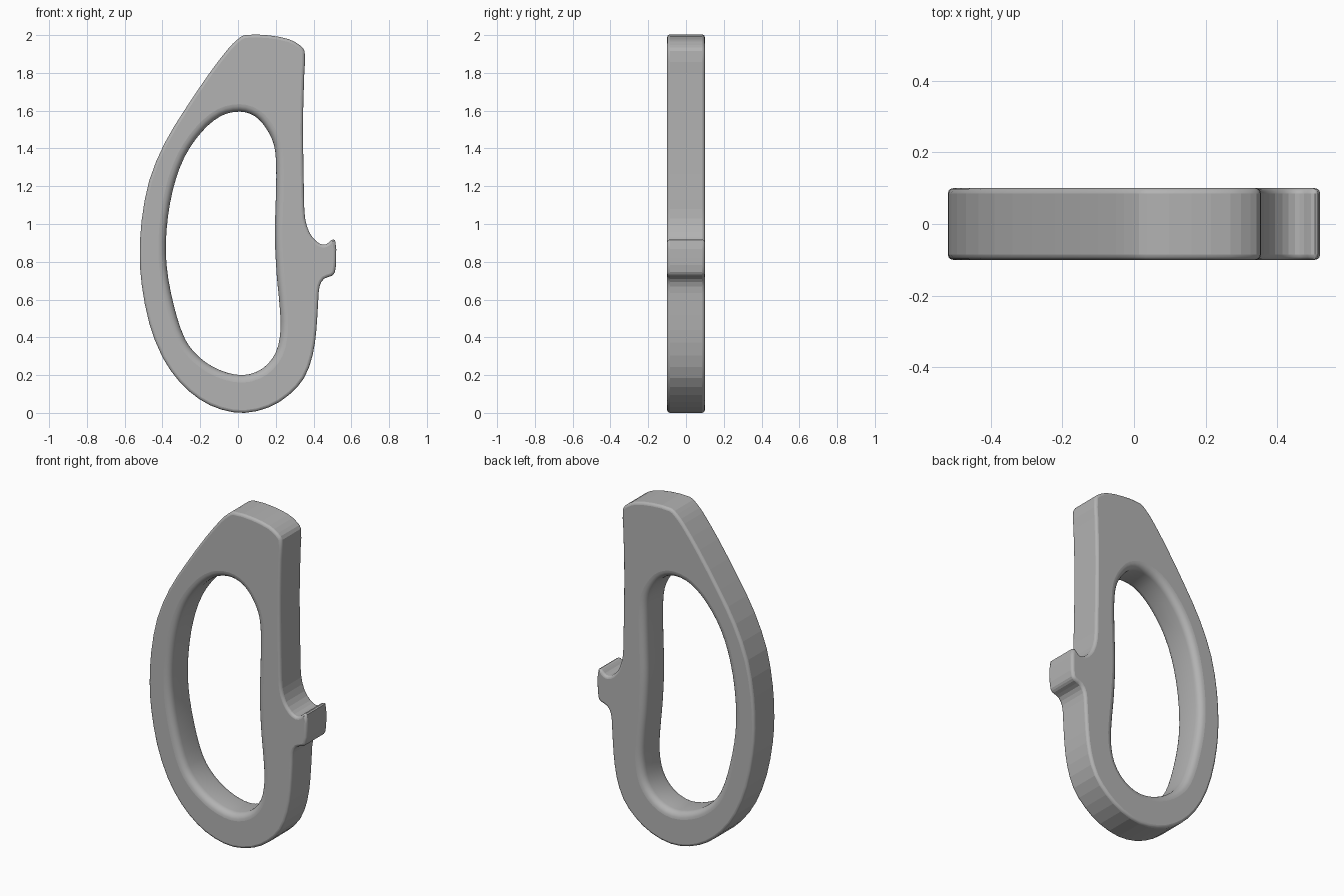
import bpy, bmesh, math
from mathutils import Vector

if "Cube" in bpy.data.objects:
    bpy.data.objects.remove(bpy.data.objects["Cube"])

HALF = 0.1  # half thickness

# Outer outline, clockwise from the top (x, z)
OUTER = [(0.035, 2.0), (0.16, 1.999), (0.27, 1.978), (0.325, 1.948), (0.353, 1.915),
         (0.351, 1.8), (0.345, 1.6), (0.345, 1.4), (0.35, 1.13), (0.355, 1.03),
         (0.378, 0.955), (0.415, 0.908), (0.45, 0.89), (0.475, 0.898), (0.494, 0.915),
         (0.514, 0.914), (0.52, 0.82), (0.513, 0.745), (0.495, 0.725), (0.455, 0.71),
         (0.432, 0.67), (0.425, 0.6), (0.415, 0.44), (0.395, 0.305), (0.35, 0.185),
         (0.27, 0.095), (0.165, 0.03), (0.035, 0.0), (-0.09, 0.018), (-0.205, 0.073),
         (-0.31, 0.165), (-0.4, 0.295), (-0.47, 0.475), (-0.51, 0.68), (-0.52, 0.835),
         (-0.51, 1.02), (-0.47, 1.23), (-0.39, 1.425), (-0.285, 1.6), (-0.15, 1.8),
         (-0.05, 1.93), (-0.005, 1.975)]
# Hole outline, clockwise from the top
HOLE = [(0.01, 1.595), (0.09, 1.57), (0.15, 1.505), (0.19, 1.42), (0.202, 1.31),
        (0.2, 1.13), (0.195, 0.94), (0.205, 0.73), (0.22, 0.57), (0.225, 0.44),
        (0.2, 0.32), (0.13, 0.235), (0.025, 0.2), (-0.1, 0.228), (-0.205, 0.295),
        (-0.28, 0.39), (-0.34, 0.57), (-0.378, 0.78), (-0.378, 0.97), (-0.345, 1.18),
        (-0.283, 1.355), (-0.19, 1.49), (-0.09, 1.572)]


def smooth_loop(pts, steps):
    """Closed Catmull-Rom curve through the points."""
    p = [Vector(q) for q in pts]
    n, out = len(p), []
    for i in range(n):
        a, b, c, d = p[i - 1], p[i], p[(i + 1) % n], p[(i + 2) % n]
        # tangents limited to the segment length avoid overshoot
        seg = (c - b).length
        m0 = (c - a).normalized() * seg
        m1 = (d - b).normalized() * seg
        for k in range(steps):
            t = k / steps
            out.append(b * (2*t**3 - 3*t**2 + 1) + m0 * (t**3 - 2*t**2 + t)
                       + c * (3*t**2 - 2*t**3) + m1 * (t**3 - t**2))
    return out


def offset(loop, dist):
    """Move a clockwise loop outwards by dist."""
    res = []
    for i, p in enumerate(loop):
        t = (loop[(i + 1) % len(loop)] - loop[i - 1]).normalized()
        res.append(p + Vector((-t.y, t.x)) * dist)
    return res


def wall(bm, loop, radius, sign, steps, smooth):
    """Perimeter wall with rounded rims; returns its two end edge loops."""
    section = [(radius * (1 - math.cos(a)), HALF - radius + radius * math.sin(a))
               for a in (math.pi / 2 * k / steps for k in range(steps, -1, -1))]
    section = [(d, -y) for d, y in section] + [(d, y) for d, y in reversed(section)]
    rings = [[bm.verts.new((p.x, y, p.y)) for p in offset(loop, sign * d)]
             for d, y in section]
    n = len(loop)
    for j, (r0, r1) in enumerate(zip(rings, rings[1:])):
        for i in range(n):
            f = bm.faces.new((r0[i], r0[(i + 1) % n], r1[(i + 1) % n], r1[i]))
            f.smooth = smooth or j != steps
    return [[bm.edges.get((r[i], r[(i + 1) % n])) for i in range(n)]
            for r in (rings[0], rings[-1])]


# Clip body: outer wall, softly rounded hole wall, flat front and back
bm = bmesh.new()
outer_ends = wall(bm, smooth_loop(OUTER, 2), 0.015, -1, 3, False)
hole_ends = wall(bm, smooth_loop(HOLE, 3), 0.04, 1, 5, True)
for a, b in zip(outer_ends, hole_ends):
    bmesh.ops.triangle_fill(bm, edges=a + b, use_beauty=True)
bmesh.ops.recalc_face_normals(bm, faces=bm.faces[:])
mesh = bpy.data.meshes.new("clip_body")
bm.to_mesh(mesh)
bm.free()

grey = bpy.data.materials.new("light grey")
grey.diffuse_color = (0.45, 0.45, 0.45, 1)
grey.use_nodes = True
grey.node_tree.nodes["Principled BSDF"].inputs["Base Color"].default_value = grey.diffuse_color
mesh.materials.append(grey)
body = bpy.data.objects.new("clip_body", mesh)
bpy.context.collection.objects.link(body)
